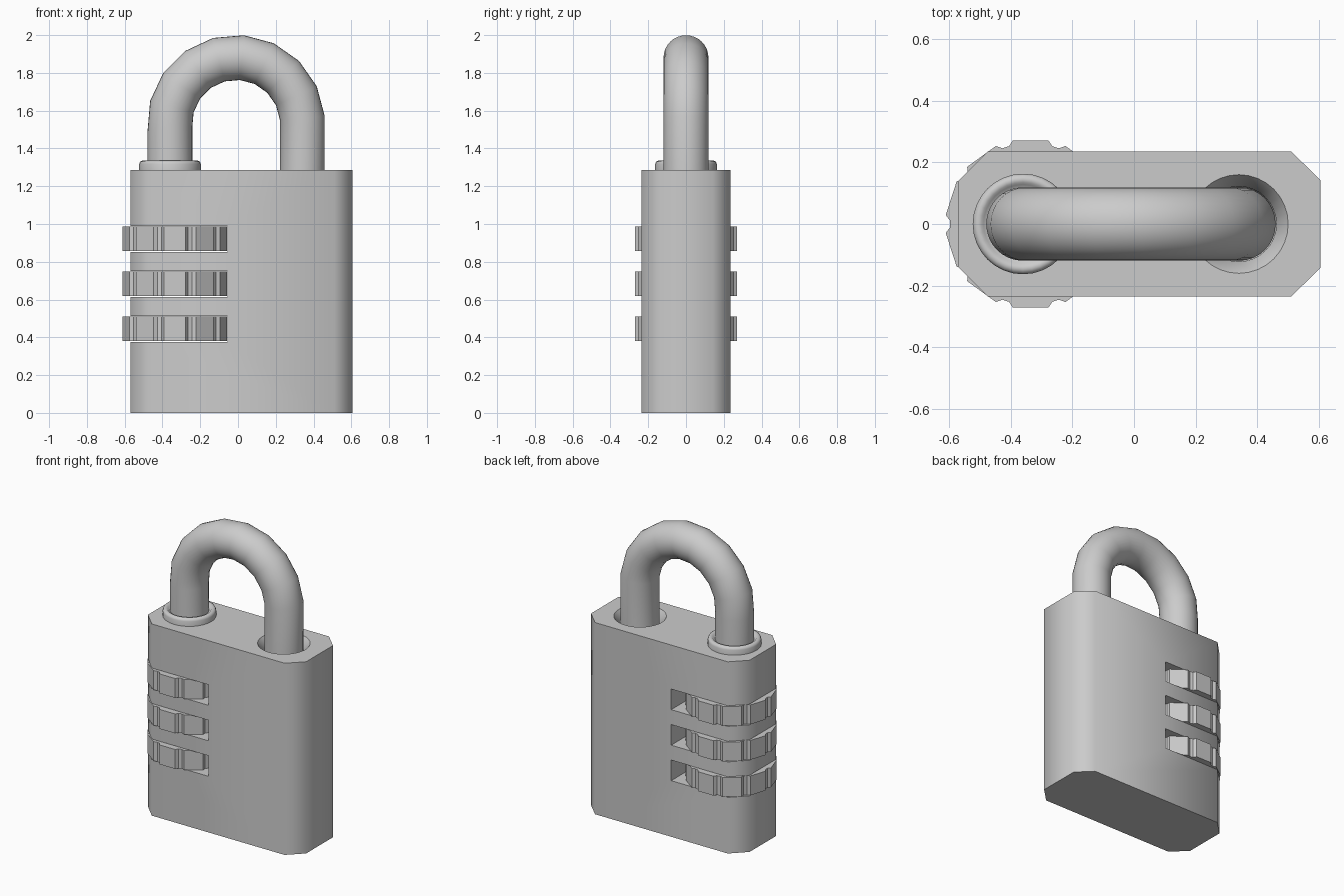
import bpy, bmesh
from math import sin, cos, radians, pi
from mathutils import Vector

if "Cube" in bpy.data.objects:
    bpy.data.objects.remove(bpy.data.objects["Cube"])


def finish(name, bm, smooth=None):
    bmesh.ops.recalc_face_normals(bm, faces=bm.faces)
    me = bpy.data.meshes.new(name)
    bm.to_mesh(me)
    bm.free()
    ob = bpy.data.objects.new(name, me)
    bpy.context.collection.objects.link(ob)
    if smooth:
        shade(ob, smooth)
    return ob


def shade(ob, angle):
    bpy.ops.object.select_all(action='DESELECT')
    ob.select_set(True)
    bpy.context.view_layer.objects.active = ob
    bpy.ops.object.shade_smooth_by_angle(angle=radians(angle))


def prism(name, outline, z0, z1, smooth=None):
    bm = bmesh.new()
    face = bm.faces.new([bm.verts.new((x, y, z0)) for x, y in outline])
    top = bmesh.ops.extrude_face_region(bm, geom=[face])["geom"]
    verts = [v for v in top if isinstance(v, bmesh.types.BMVert)]
    bmesh.ops.translate(bm, verts=verts, vec=(0, 0, z1 - z0))
    return finish(name, bm, smooth)


def loft(name, rings, closed=False, smooth=40):
    """Skin a list of equal-sized rings, capped unless the loop closes."""
    bm = bmesh.new()
    loops = [[bm.verts.new(p) for p in r] for r in rings]
    n = len(loops[0])
    pairs = list(zip(loops, loops[1:])) + ([(loops[-1], loops[0])] if closed else [])
    for a, b in pairs:
        for i in range(n):
            j = (i + 1) % n
            bm.faces.new((a[i], a[j], b[j], b[i]))
    if not closed:
        bm.faces.new(loops[0])
        bm.faces.new(loops[-1])
    return finish(name, bm, smooth)


def circle(cx, r, z, n=32):
    return [(cx + r * cos(2 * pi * i / n), r * sin(2 * pi * i / n), z) for i in range(n)]


def cut(target, cutter):
    mod = target.modifiers.new("cut", 'BOOLEAN')
    mod.operation = 'DIFFERENCE'
    mod.solver = 'EXACT'
    mod.object = cutter
    bpy.context.view_layer.objects.active = target
    bpy.ops.object.modifier_apply(modifier=mod.name)
    bpy.data.objects.remove(cutter)


LEFT, RIGHT, TOP = -0.36, 0.34, 1.285
DIAL_Z = (0.38, 0.618, 0.856)
DIAL_H = 0.13

# Body: chamfered block
half = [(-0.57, 0.14), (-0.475, 0.235), (0.51, 0.235), (0.605, 0.142)]
body = prism("body", half + [(x, -y) for x, y in reversed(half)], 0, TOP)

# Dial slots through the left side, countersunk hole under the right leg
for z in DIAL_Z:
    box = [(-0.8, -0.5), (-0.055, -0.5), (-0.055, 0.5), (-0.8, 0.5)]
    cut(body, prism("slot_cutter", box, z - 0.004, z + DIAL_H + 0.004))
cut(body, loft("hole_cutter", [circle(RIGHT, 0.119, 1.15), circle(RIGHT, 0.122, 1.23),
                               circle(RIGHT, 0.16, TOP), circle(RIGHT, 0.16, 1.4)]))
shade(body, 50)

# Number dials: ten flat grips separated by shallow notches
dial_outline = []
for k in range(10):
    for da, r in ((-15.5, 0.262), (-12, 0.277), (12, 0.277), (15.5, 0.262)):
        a = radians(90 + 36 * k + da)
        dial_outline.append((-0.335 + r * cos(a), r * sin(a)))
for k, z in enumerate(DIAL_Z):
    prism(f"dial_{k + 1}", dial_outline, z, z + DIAL_H, 30)

# Collar around the left leg
collar = [(0.118, 1.27), (0.163, 1.27), (0.163, 1.318), (0.158, 1.33),
          (0.147, 1.335), (0.135, 1.333), (0.128, 1.325), (0.118, 1.32)]
loft("collar", [circle(LEFT, r, z) for r, z in collar], closed=True, smooth=50)

# Shackle: round bar, 20 degree steps around the bend
path = [(Vector((RIGHT, 0, 1.19)), 0)]
for k in range(10):
    a = radians(5 + 20 * k)
    path.append((Vector((-0.01 + 0.352 * cos(a), 0, 1.53 + 0.352 * sin(a))), a))
path.append((Vector((LEFT, 0, 1.19)), pi))
rings = []
for centre, a in path:
    radial = Vector((cos(a), 0, sin(a)))
    rings.append([centre + 0.119 * (radial * cos(t) + Vector((0, sin(t), 0)))
                  for t in (2 * pi * i / 32 for i in range(32))])
loft("shackle", rings)
